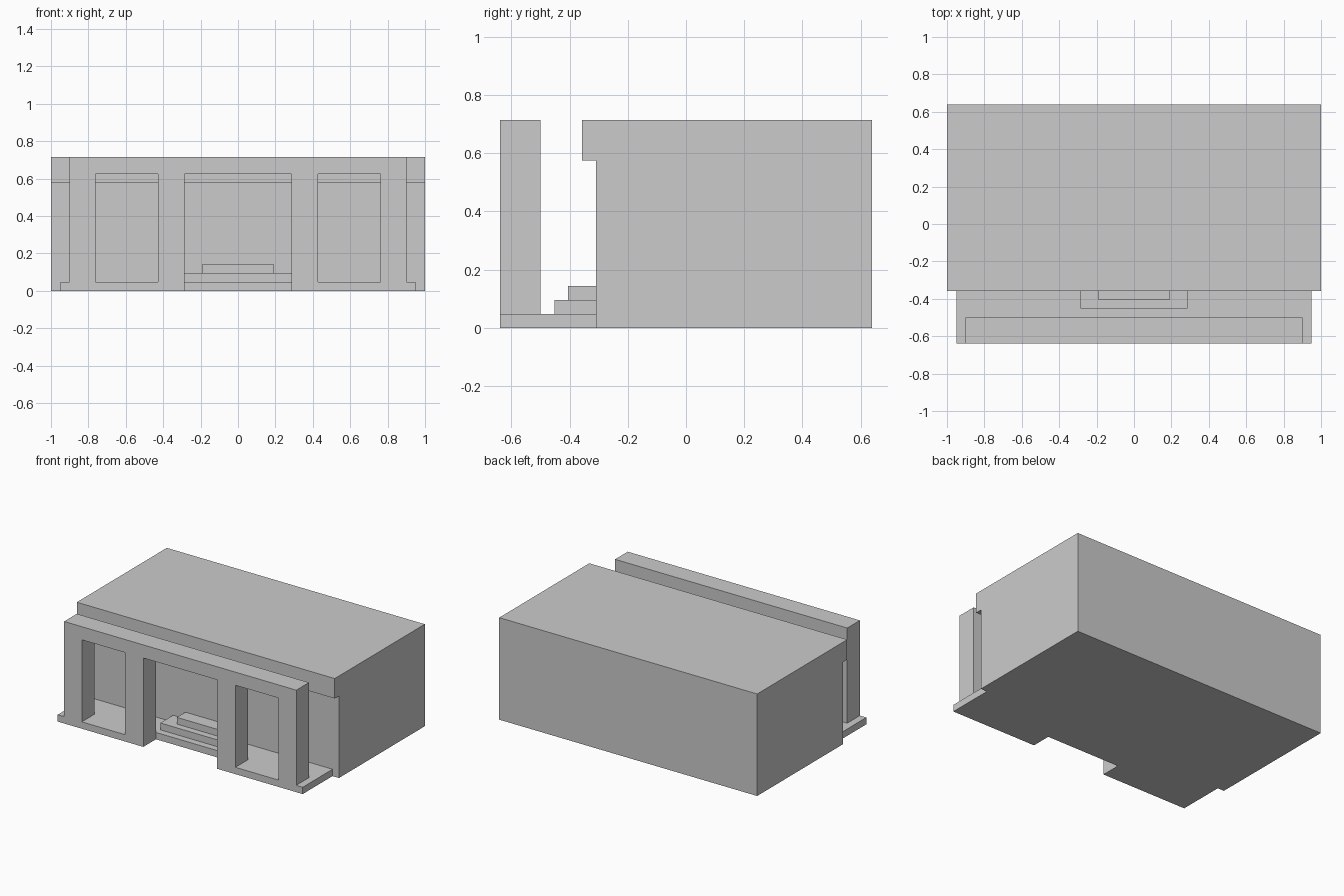
import bpy
import bmesh
from mathutils import Vector

if "Cube" in bpy.data.objects:
    bpy.data.objects.remove(bpy.data.objects["Cube"])


def prism(name, profile, axis, start, end):
    """Extrude a closed 2D profile along one axis; remaining axes keep x, y, z order."""
    def point(p, depth):
        co = list(p)
        co.insert("xyz".index(axis), depth)
        return co

    bm = bmesh.new()
    face = bm.faces.new([bm.verts.new(point(p, start)) for p in profile])
    extruded = bmesh.ops.extrude_face_region(bm, geom=[face], use_keep_orig=True)["geom"]
    verts = [g for g in extruded if isinstance(g, bmesh.types.BMVert)]
    bmesh.ops.translate(bm, verts=verts, vec=Vector(point((0, 0), end - start)))
    bmesh.ops.recalc_face_normals(bm, faces=bm.faces)
    mesh = bpy.data.meshes.new(name)
    bm.to_mesh(mesh)
    bm.free()
    obj = bpy.data.objects.new(name, mesh)
    bpy.context.collection.objects.link(obj)
    return obj


def rect(a0, a1, b0, b1):
    return [(a0, b0), (a1, b0), (a1, b1), (a0, b1)]


TOP, FRONT, WALL_BACK, BODY_FRONT, BACK = 0.715, -0.64, -0.5, -0.31, 0.64
DECK, LINTEL, DOOR = 0.048, 0.623, 0.286

# Main building with the roof overhang along its front
prism("building", [(BODY_FRONT, 0), (BACK, 0), (BACK, TOP), (-0.357, TOP),
                   (-0.357, 0.575), (BODY_FRONT, 0.575)], "x", -1, 1)

# Porch deck, notched at the entrance
prism("porch_deck", [(-0.95, FRONT), (-DOOR, FRONT), (-DOOR, WALL_BACK), (DOOR, WALL_BACK),
                     (DOOR, FRONT), (0.95, FRONT), (0.95, BODY_FRONT), (-0.95, BODY_FRONT)],
      "z", 0, DECK)

# Front screen: four piers joined by a lintel, around three openings
outline = [(-0.9, TOP), (-0.9, DECK)]
for left, right in ((-0.763, -0.428), (-DOOR, DOOR), (0.428, 0.763)):
    outline += [(left, DECK), (left, LINTEL), (right, LINTEL), (right, DECK)]
outline += [(0.9, DECK), (0.9, TOP)]
prism("front_screen", outline, "y", FRONT, WALL_BACK)

# Entrance steps
for name, half, front, z0, z1 in (("lower_step", DOOR, -0.452, DECK, 0.096),
                                  ("upper_step", 0.19, -0.405, 0.096, 0.143)):
    prism(name, rect(-half, half, front, BODY_FRONT), "z", z0, z1)
